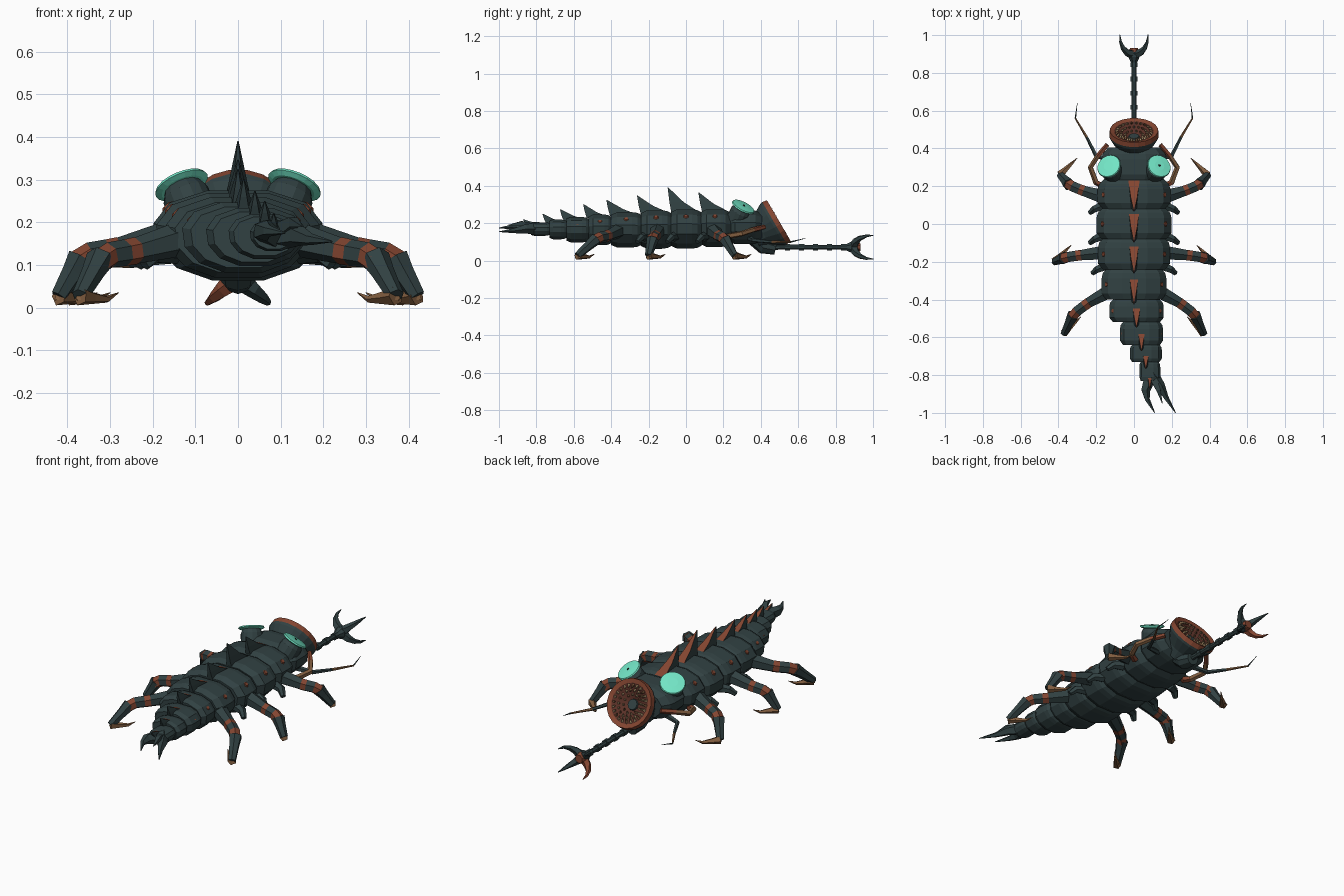
import bpy, bmesh
from math import sin, cos, pi, copysign
from mathutils import Vector

if "Cube" in bpy.data.objects:
    bpy.data.objects.remove(bpy.data.objects["Cube"])

materials = []


def colour(name, *rgb):
    """Make a flat material and return its slot index."""
    material = bpy.data.materials.new(name)
    material.use_nodes = True
    material.diffuse_color = (*rgb, 1)
    shader = material.node_tree.nodes["Principled BSDF"]
    shader.inputs["Base Color"].default_value = (*rgb, 1)
    materials.append(material)
    return len(materials) - 1


SLATE = colour("slate shell", .031, .053, .055)
RUST = colour("rust", .23, .06, .03)
BROWN = colour("brown claw", .22, .11, .05)
TEAL = colour("teal eye", .17, .78, .56)
BONE = colour("bone tooth", .36, .25, .13)
GULLET = colour("dark red gullet", .1, .03, .02)
BLACK = colour("black", .01, .01, .01)


def loft(name, rings, bands):
    """Skin equal rings with one colour per band, then cap both ends."""
    mesh_builder = bmesh.new()
    loops = [[mesh_builder.verts.new(point) for point in ring] for ring in rings]
    for k, (lower, upper) in enumerate(zip(loops, loops[1:])):
        for i in range(len(lower)):
            face = mesh_builder.faces.new((lower[i - 1], lower[i], upper[i], upper[i - 1]))
            face.material_index = bands[min(k, len(bands) - 1)]
    mesh_builder.faces.new(loops[0]).material_index = bands[0]
    mesh_builder.faces.new(loops[-1]).material_index = bands[-1]
    bmesh.ops.recalc_face_normals(mesh_builder, faces=mesh_builder.faces)
    mesh = bpy.data.meshes.new(name)
    mesh_builder.to_mesh(mesh)
    mesh_builder.free()
    for material in materials:
        mesh.materials.append(material)
    part = bpy.data.objects.new(name, mesh)
    bpy.context.collection.objects.link(part)
    return part


def circle(centre, axis, radius, sides):
    axis = Vector(axis).normalized()
    across = axis.cross(Vector((0, 0, 1))).normalized()
    over = axis.cross(across)
    angles = [2 * pi * (i + .5) / sides for i in range(sides)]
    return [Vector(centre) + radius * (across * cos(a) + over * sin(a)) for a in angles]


def tube(name, path, start, end, bands, sides=6):
    """Sweep a tapering polygon along a path."""
    path = [Vector(point) for point in path]
    last = len(path) - 1
    rings = []
    for i, point in enumerate(path):
        tangent = path[min(i + 1, last)] - path[max(i - 1, 0)]
        rings.append(circle(point, tangent, start + (end - start) * i / last, sides))
    return loft(name, rings, bands)


def lathe(name, centre, axis, size, profile, bands, sides):
    """Turn (radius, height) pairs, given in multiples of size, about an axis."""
    centre, axis = Vector(centre), Vector(axis).normalized()
    rings = [circle(centre + axis * size * height, axis, size * radius, sides) for radius, height in profile]
    return loft(name, rings, bands)


# Body envelope as functions of the distance along the body
def half_width(y):
    return .2 * cos(1.65 * y)


def belly(y):
    return .063 + .15 * (y + .1) ** 2


def back(y):
    return .275 - .09 * (y - .1) ** 2


def drift(y):
    return .22 * max(0, -.4 - y)


def shell_ring(y, middle, scale):
    centre = (back(middle) + belly(middle)) / 2
    height = (back(middle) - belly(middle)) / 2
    ring = []
    for a in (pi * (i + .5) / 6 for i in range(12)):
        x = copysign(abs(cos(a)) ** .8, cos(a)) * (1 + .08 * sin(a))
        ring.append((drift(middle) + half_width(middle) * scale * x, y, centre + height * scale * sin(a) / cos(pi / 12)))
    return ring


# Overlapping shell segments, rivets and dorsal spines
joints = [.39, .23, .08, -.08, -.24, -.4, -.52, -.64, -.73, -.83]
for k, (front, rear) in enumerate(zip(joints, joints[1:])):
    middle = (front + rear) / 2
    rings = []
    for step, scale in ((-.1, .78), (.12, .96), (.3, 1), (.8, 1), (1, .86)):
        rings.append(shell_ring(front + (rear - front) * step, middle, scale))
    loft(f"shell_segment_{k}", rings, [SLATE])
    if k == 0:
        continue

    if k < 7:
        for side in (-1, 1):
            spot = (drift(middle) + side * half_width(middle) * .8, middle, back(middle) - .043)
            lathe(f"rivet_{k}_{side}", spot, (side, 0, 1), .017, [(1, -.8), (1, .4), (.6, .8)], [RUST], 6)

    # Rust leading face, slate elsewhere
    tip = rear - .01 - .004 * k
    height = .09 * cos(1.4 * tip) + (.03 if k == 2 else 0)
    width = .03 * cos(tip)
    rings = []
    for rise, taper in ((-.15, 1), (.35, .6), (1, .05)):
        sweep = max(0, rise) ** .6
        y = front + (tip + .004 - front) * sweep
        z = back(tip) + height * rise
        heel = tip + .02 * (1 - sweep)
        x = drift(middle)
        rings.append([(x - width * taper, y, z), (x + width * taper, y, z),
                      (x + width * taper / 2, heel, z), (x - width * taper / 2, heel, z)])
    spine = loft(f"dorsal_spine_{k}", rings, [SLATE])
    for leading in (1, 5):
        spine.data.polygons[leading].material_index = RUST

# Forked tail
root = Vector((.09, -.79, .17))
tube("tail_fork_right", [root, (.06, -.88, .18), (.07, -.93, .18), (.11, -1, .175)], .038, .002, [SLATE], 5)
tube("tail_fork_left", [root, (.14, -.86, .17), (.17, -.92, .16), (.22, -1, .155)], .038, .002, [SLATE], 5)
tube("tail_barb", [root, (.13, -.88, .2), (.15, -.95, .19)], .03, .002, [SLATE], 4)

# Round mouth with a rust lip, three rows of teeth and a slate plug
mouth, aim = Vector((0, .485, .207)), Vector((0, .86, .5))
funnel = [(.6, -1.1), (.7, -.7), (.98, -.2), (1, -.1), (.97, .1), (.8, .05), (.5, -.1), (.2, -.25)]
lathe("mouth_funnel", mouth, aim, .132, funnel, [SLATE, SLATE, SLATE, RUST, RUST, GULLET, GULLET], 20)
lathe("mouth_plug", mouth, aim, .03, [(1, -1), (.9, -.7)], [SLATE], 12)
for row in range(3):
    centre = mouth + aim * (.005 - .012 * row)
    for i, gum in enumerate(circle(centre, aim, .1 - .023 * row, 24 - 6 * row)):
        point = gum.lerp(centre, .22) + aim * .01
        tube(f"tooth_{row}_{i}", [gum - aim * .008, point], .01, .001, [BROWN if (i + row) % 3 == 0 else BONE], 4)

# Tongue: throat, jointed rod and four-fingered claw
tube("throat", [(0, .38, .13), (0, .42, .08), (0, .48, .066)], .06, .035, [SLATE], 10)
tongue = Vector((0, .45, .072))
forward = Vector((0, 1, 0))
tube("tongue_rod", [tongue, tongue + forward * .43], .015, .013, [SLATE], 8)
for i in range(5):
    start = tongue + forward * (.08 + .075 * i)
    tube(f"tongue_joint_{i}", [start, start + forward * .025], .019, .019, [SLATE], 8)
lathe("tongue_hub", tongue + forward * .45, forward, .032, [(.5, -1.5), (1, -.5), (1, .3), (.7, 1)], [SLATE, SLATE, RUST], 8)
for across in (-1, 1):
    for up in (-1, 1):
        path = []
        for angle in (0, .4, .8, 1.2, 1.6):
            spread = .01 + .065 * sin(angle)
            path.append((across * spread, 1 - .1 * cos(angle), tongue.z + up * spread * .85))
        bands = [RUST] if across + up < 0 else [SLATE]
        tube(f"tongue_finger_{across}_{up}", path, .026, .002, bands, 5)

# Each leg: hip position, backward or forward sweep, sideways reach
legs = {"front": (.15, .14, .12, .24), "middle": (.15, -.15, -.05, .27), "rear": (.12, -.35, -.23, .25)}

for side, label in ((1, "left"), (-1, "right")):

    def flip(*points):
        return [Vector((side * x, y, z)) for x, y, z in points]

    for leg, (x, y, sweep, reach) in legs.items():
        hip, inner, outer, foot, tip = flip(
            (x, y, .165), (x + reach * .5, y + sweep * .3, .132), (x + reach * .8, y + sweep * .55, .12),
            (x + reach, y + sweep, .027), (x + reach - .09, y + sweep + .09, .035))
        tube(f"{leg}_thigh_{label}", [hip, inner], .043, .03, [SLATE])
        knee = [inner.lerp(hip, .05), inner.lerp(outer, .25), inner.lerp(outer, .75), outer.lerp(foot, .15)]
        tube(f"{leg}_knee_{label}", knee, .032, .03, [RUST, SLATE, RUST])
        tube(f"{leg}_shin_{label}", [outer.lerp(foot, .05), outer.lerp(foot, .4), foot], .034, .02, [SLATE])
        # Hooked claw and spur
        sole = Vector((0, 0, -.013))
        tube(f"{leg}_claw_{label}", [foot, foot.lerp(tip, .3) + sole / 2, foot.lerp(tip, .7) + sole, tip], .023, .001, [BROWN], 5)
        tube(f"{leg}_spur_{label}", [foot, foot.lerp(tip, .4) + sole + Vector((side * .02, 0, 0))], .014, .002, [BROWN], 4)

    # Stubby side limbs at the shell joints
    for i, y in enumerate(joints[2:5]):
        x = half_width(y)
        tube(f"side_stub_{i}_{label}", flip((x - .04, y + .02, .13), (x + .01, y, .125), (x + .035, y - .02, .1)), .027, .014, [SLATE])

    # Dish eyes on short stalks
    eye, look = Vector((side * .132, .305, .286)), Vector((side * .36, .44, .85))
    lathe(f"eye_stalk_{label}", eye, look, .056, [(1, -1.8), (1, -.5), (.8, -.1)], [SLATE], 14)
    lathe(f"eye_dish_{label}", eye, look, .066, [(.8, -.1), (1, 0), (.95, .1), (.4, .16)], [TEAL], 20)
    if side > 0:
        lathe("pupil", eye, look, .066, [(.12, .12), (.1, .2)], [BLACK], 6)

    # Mandible arms and antennae
    tube(f"mandible_{label}", flip((.16, .2, .12), (.2, .22, .13), (.23, .3, .145), (.19, .36, .165), (.14, .42, .18)),
         .017, .013, [RUST, BROWN, BROWN, RUST], 5)
    tube(f"antenna_{label}", flip((.12, .34, .12), (.2, .36, .11), (.25, .46, .1), (.31, .56, .1), (.3, .64, .12)),
         .015, .001, [SLATE, SLATE, BROWN, SLATE], 5)

# Crossed splints pinned to the left shoulder
scar = Vector((.163, .14, .222))
for turn in (-1, 1):
    arm = Vector((.012, .02 * turn, -.012))
    tube(f"splint_{turn}", [scar - arm, scar + arm], .007, .007, [BONE], 4)
